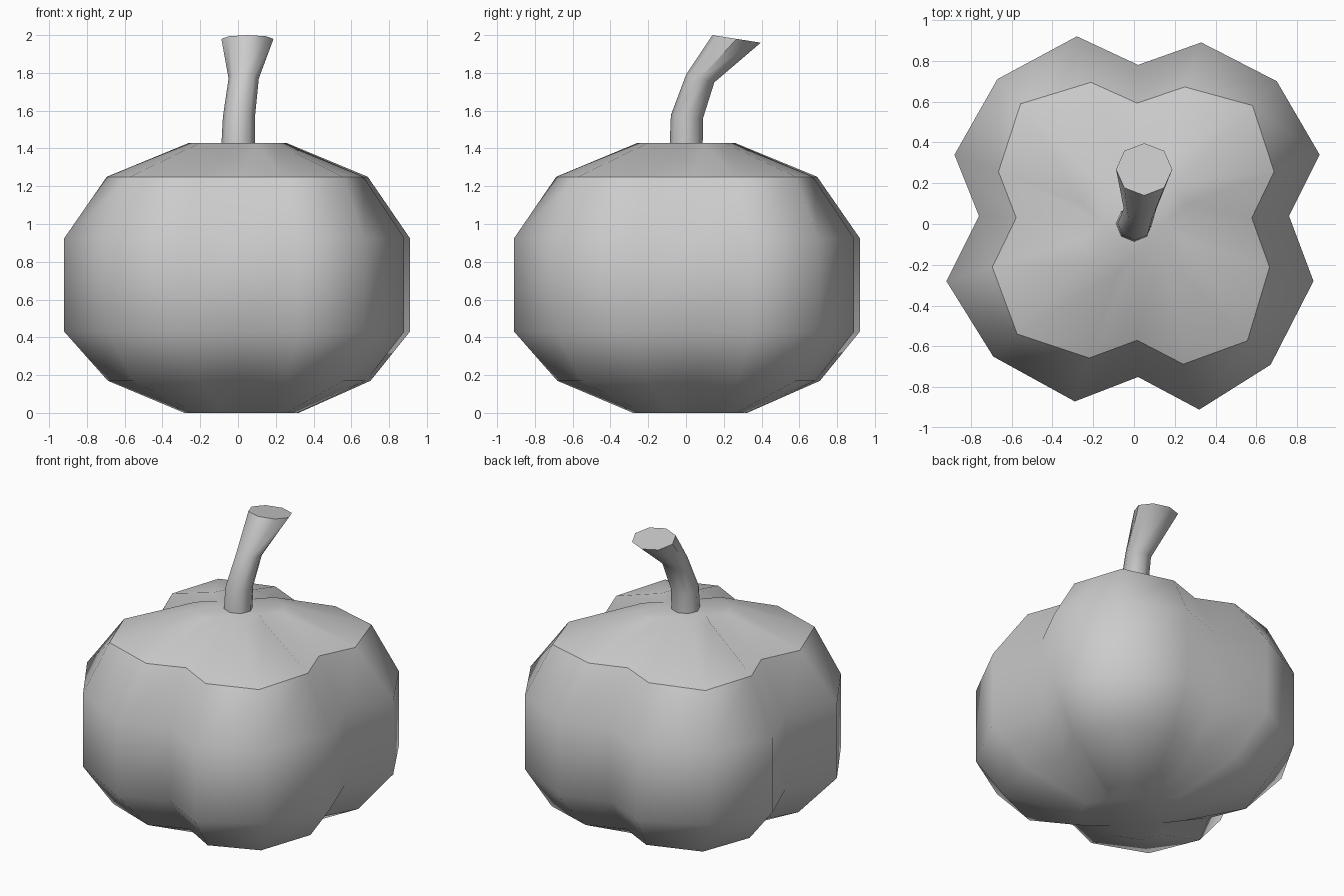
import bpy, bmesh, math

if "Cube" in bpy.data.objects:
    bpy.data.objects.remove(bpy.data.objects["Cube"])

def make_object(name, rings, angle, sharp_rings=()):
    """Skin a stack of closed rings, cap both ends, smooth by angle."""
    bm = bmesh.new()
    loops = [[bm.verts.new(p) for p in ring] for ring in rings]
    n = len(loops[0])
    for a, b in zip(loops, loops[1:]):
        for i in range(n):
            j = (i + 1) % n
            bm.faces.new((a[i], a[j], b[j], b[i]))
    bm.faces.new(loops[-1])
    bm.faces.new(loops[0][::-1])
    bmesh.ops.recalc_face_normals(bm, faces=bm.faces)
    bm.normal_update()
    for f in bm.faces:
        f.smooth = True
    for e in bm.edges:
        if len(e.link_faces) == 2 and e.calc_face_angle() > math.radians(angle):
            e.smooth = False
    for k in sharp_rings:
        for i in range(n):
            bm.edges.get((loops[k][i], loops[k][(i + 1) % n])).smooth = False
    mesh = bpy.data.meshes.new(name)
    bm.to_mesh(mesh)
    bm.free()
    ob = bpy.data.objects.new(name, mesh)
    bpy.context.collection.objects.link(ob)
    return ob

# Pumpkin body: four-lobed outline (groove, then three lobe points, repeated)
outline = [(.76, .04), (.91, .34), (.70, .70), (.33, .89),
           (.02, .78), (-.28, .92), (-.67, .71), (-.88, .34),
           (-.76, .04), (-.92, -.28), (-.69, -.65), (-.29, -.87),
           (.02, -.75), (.32, -.91), (.67, -.69), (.88, -.28)]
# z, scale at groove, at lobe sides, at lobe middle, offset
levels = [(0, .28, .33, .35, .02),
          (.17, .75, .76, .82, .01),
          (.43, 1, 1, 1, 0),
          (.925, 1, 1, 1, 0),
          (1.25, .76, .755, .83, 0),
          (1.43, .20, .28, .29, 0)]
body = []
for z, groove, side, middle, off in levels:
    scale = (groove, side, middle, side)
    body.append([(x * scale[i % 4] + off, y * scale[i % 4] + off, z)
                 for i, (x, y) in enumerate(outline)])
make_object("pumpkin_body", body, 75, sharp_rings=(4,))

# Stem: bent eight-sided tube flaring at the cut end
# centre x, y, z, radius x, radius y, tilt
path = [(0, 0, 1.38, .09, .088, 0),
        (.005, .005, 1.568, .085, .085, -.008),
        (.03, .075, 1.77, .08, .075, -.02),
        (.05, .268, 1.98, .138, .128, -.02)]
stem = []
for cx, cy, cz, rx, ry, tilt in path:
    stem.append([(cx + rx * math.cos(k * math.pi / 4),
                  cy + ry * math.sin(k * math.pi / 4),
                  cz + tilt * math.sin(k * math.pi / 4)) for k in range(8)])
make_object("stem", stem, 50)
